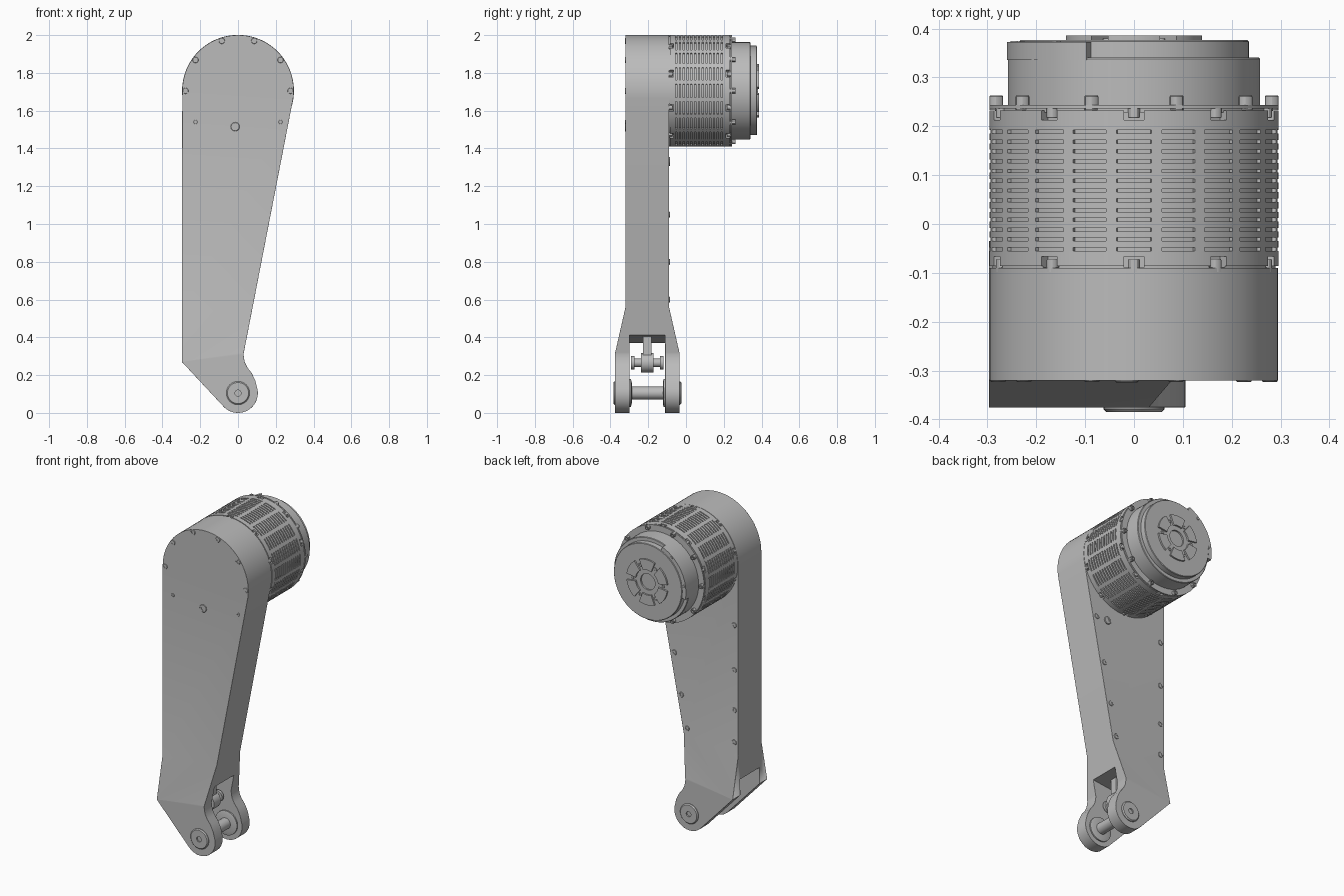
import bpy, bmesh
from math import sin, cos, pi, radians
from mathutils import Vector, Matrix

if "Cube" in bpy.data.objects:
    bpy.data.objects.remove(bpy.data.objects["Cube"])

GREY = (0.5, 0.5, 0.5, 1)
mat = bpy.data.materials.new("brushed_grey")
mat.use_nodes = True
mat.diffuse_color = GREY
mat.node_tree.nodes["Principled BSDF"].inputs["Base Color"].default_value = GREY

HUB_Z = 1.705      # motor axis height
PIN_Z = 0.105      # fork pin height
MID_Y = -0.205     # centre plane of the limb


def finish(name, bm):
    bmesh.ops.remove_doubles(bm, verts=bm.verts, dist=1e-5)
    bmesh.ops.recalc_face_normals(bm, faces=bm.faces)
    mesh = bpy.data.meshes.new(name)
    bm.to_mesh(mesh)
    bm.free()
    mesh.materials.append(mat)
    ob = bpy.data.objects.new(name, mesh)
    bpy.context.collection.objects.link(ob)
    shade(ob)
    return ob


def shade(ob):
    bpy.ops.object.select_all(action='DESELECT')
    ob.select_set(True)
    bpy.context.view_layer.objects.active = ob
    bpy.ops.object.shade_smooth_by_angle(angle=radians(30))


def add_lathe(bm, profile, x, z, steps):
    """Revolve (y, radius) pairs about an axis along y."""
    vs = [bm.verts.new((x + r, y, z)) for y, r in profile]
    es = [bm.edges.new(p) for p in zip(vs, vs[1:])]
    bmesh.ops.spin(bm, geom=vs + es, cent=(x, 0, z), axis=(0, 1, 0),
                   angle=2 * pi, steps=steps, use_duplicate=False)


def lathe(name, profile, x, z, steps=64):
    bm = bmesh.new()
    add_lathe(bm, profile, x, z, steps)
    return finish(name, bm)


def screws(name, spots, y, side, r, h):
    """Socket screws at (x, z) spots; side is the y direction they face."""
    bm = bmesh.new()
    top, low = y + side * h, y + side * h * 0.3
    for x, z in spots:
        add_lathe(bm, [(low, 0), (low, r * .5), (top, r * .5), (top, r * .9),
                       (top - side * .002, r), (y - side * .01, r),
                       (y - side * .01, 0)], x, z, 12)
    return finish(name, bm)


def add_prism(bm, pts, y0, y1):
    """Extrude an (x, z) outline along y."""
    face = bm.faces.new([bm.verts.new((x, y0, z)) for x, z in pts])
    new = bmesh.ops.extrude_face_region(bm, geom=[face])["geom"]
    bmesh.ops.translate(bm, vec=(0, y1 - y0, 0),
                        verts=[v for v in new if isinstance(v, bmesh.types.BMVert)])


def add_box(bm, centre, size, turn=0.0):
    """Box whose position is turned about the motor axis."""
    m = (Matrix.Translation((0, 0, HUB_Z)) @ Matrix.Rotation(turn, 4, 'Y')
         @ Matrix.Translation(centre) @ Matrix.Diagonal((*size, 1)))
    bmesh.ops.create_cube(bm, size=1, matrix=m)


def arc(cx, cz, r, a0, a1, n):
    angles = [radians(a0 + (a1 - a0) * i / n) for i in range(n + 1)]
    return [(cx + r * cos(a), cz + r * sin(a)) for a in angles]


def around(r, offset, count=10):
    return [(r * sin(a), HUB_Z + r * cos(a))
            for a in (radians(offset) + 2 * pi * i / count for i in range(count))]


def cut(ob, bm, name):
    cutter = finish(name, bm)
    cutter.hide_render = True
    mod = ob.modifiers.new("cut", 'BOOLEAN')
    mod.object, mod.operation, mod.solver = cutter, 'DIFFERENCE', 'EXACT'
    bpy.context.view_layer.objects.active = ob
    bpy.ops.object.modifier_apply(modifier=mod.name)
    bpy.data.objects.remove(cutter)


# Limb housing: one outline, widened below two slanted folds
outline = arc(0, HUB_Z, 0.295, -8, 180, 40)
outline += [(-0.297, 0.27)]
outline += arc(0, PIN_Z, 0.105, 226, 372, 24)
outline += [(0.092, 0.17), (0.073, 0.21), (0.05, 0.24), (0.035, 0.27), (0.029, 0.31)]
bm = bmesh.new()
add_prism(bm, outline, MID_Y - 0.115, MID_Y + 0.115)


def upper_fold(x): return 0.553 + 0.11 * x
def lower_fold(x): return 0.315 + 0.15 * x


for fold in (upper_fold, lower_fold):
    bmesh.ops.bisect_plane(bm, geom=bm.verts[:] + bm.edges[:] + bm.faces[:],
                           plane_co=(0, 0, fold(0)),
                           plane_no=(fold(0) - fold(1), 0, 1))
for v in bm.verts:
    hi, lo = upper_fold(v.co.x), lower_fold(v.co.x)
    t = min(1, max(0, (hi - v.co.z) / (hi - lo)))
    v.co.y += (0.055 if v.co.y > MID_Y else -0.055) * t
housing = finish("limb_housing", bm)

# Fork slot with a sloping roof
bm = bmesh.new()
add_prism(bm, [(-0.5, -0.1), (0.5, -0.1), (0.5, 0.46), (0.05, 0.412), (-0.5, 0.345)],
          MID_Y - 0.095, MID_Y + 0.095)
cut(housing, bm, "slot_cutter")
bev = housing.modifiers.new("edge_round", 'BEVEL')
bev.width, bev.segments, bev.limit_method = 0.005, 2, 'ANGLE'
bev.angle_limit = radians(40)
shade(housing)

# Fork pin with collars and outer caps
lathe("fork_pin", [(MID_Y - .12, 0), (MID_Y - .12, .034),
                   (MID_Y + .12, .034), (MID_Y + .12, 0)], 0, PIN_Z, 32)
for side, label in ((-1, "front"), (1, "back")):
    f = lambda d: MID_Y + side * d
    lathe(label + "_pin_collar", [(f(.082), 0), (f(.082), .055), (f(.087), .075),
                                  (f(.1), .075), (f(.1), 0)], 0, PIN_Z, 40)
    lathe(label + "_pin_cap", [(f(.172), 0), (f(.172), .016), (f(.18), .016),
                               (f(.18), .056), (f(.174), .062), (f(.16), .062),
                               (f(.16), 0)], 0, PIN_Z, 40)

# Push rod and its cross pin inside the fork
ROD_X, ROD_Z = -0.05, 0.265
lathe("rod_cross_pin", [(MID_Y - .085, 0), (MID_Y - .085, .036), (MID_Y - .068, .036),
                        (MID_Y - .068, .022), (MID_Y + .068, .022), (MID_Y + .068, .036),
                        (MID_Y + .085, .036), (MID_Y + .085, 0)], ROD_X, ROD_Z, 24)
lathe("rod_eye", [(MID_Y - .033, 0), (MID_Y - .033, .052), (MID_Y + .033, .052),
                  (MID_Y + .033, 0)], ROD_X, ROD_Z, 32)
bm = bmesh.new()
add_prism(bm, [(ROD_X - .03, ROD_Z), (ROD_X + .03, ROD_Z), (ROD_X + .03, .45),
               (ROD_X - .03, .45)], MID_Y - .022, MID_Y + .022)
finish("push_rod", bm)

# Motor shell with cooling fins
R = 0.296
shell = [(-0.1, 0), (-0.1, R - .006), (-0.086, R - .006), (-0.086, R), (-0.055, R)]
y = -0.055
while y < 0.19:
    shell += [(y, R - .008), (y + .007, R - .008), (y + .007, R), (y + .02, R)]
    y += 0.02
shell += [(0.232, R), (0.232, 0)]
motor = lathe("motor_shell", shell, 0, HUB_Z, 80)

# Screw pockets at both ends of the shell
bm = bmesh.new()
for i in range(10):
    for py in (-0.078, 0.224):
        add_box(bm, (0, py, R), (0.04, 0.022, 0.05), i * pi / 5)
cut(motor, bm, "pocket_cutter")
shade(motor)
screws("shell_front_screws", around(0.284, 0), -0.088, 1, 0.012, 0.016)
screws("shell_back_screws", around(0.284, 0), 0.233, -1, 0.012, 0.016)

# Plain strips that interrupt the fins
bm = bmesh.new()
for i in range(20):
    add_box(bm, (0, 0.07, R - .006), (0.022, 0.25, 0.012), (i + .5) * pi / 10)
finish("fin_strips", bm)

# Rear flange and stepped output drum
lathe("rear_drum", [(0.228, 0), (0.228, R - .012), (0.236, R - .012), (0.236, R),
                    (0.244, R), (0.244, .258), (0.338, .258), (0.341, .255),
                    (0.341, .235), (0.373, .235), (0.376, .232), (0.376, .05),
                    (0.366, .05), (0.366, 0)], 0, HUB_Z, 80)
screws("flange_screws", around(0.282, 18), 0.243, 1, 0.014, 0.02)


def sector(bm, r0, r1, a0, a1, y0, y1):
    add_prism(bm, arc(0, HUB_Z, r1, a0, a1, 14) + arc(0, HUB_Z, r0, a1, a0, 14), y0, y1)


# Stop block on the drum edge
bm = bmesh.new()
sector(bm, 0.2, 0.26, 112, 190, 0.336, 0.372)
finish("stop_block", bm)
screws("stop_screws", [(0.247 * cos(radians(a)), HUB_Z + 0.247 * sin(radians(a)))
                       for a in (130, 172)], 0.371, 1, 0.009, 0.003)

# Output hub: six raised pads with screws between
bm = bmesh.new()
for i in range(6):
    sector(bm, 0.078, 0.141, 60 * i + 8, 60 * i + 52, 0.37, 0.386)
finish("hub_pads", bm)
screws("hub_screws", around(0.105, 30, 6), 0.376, 1, 0.011, 0.004)

# Housing screws on the front and back faces
FRONT, BACK = MID_Y - 0.115, MID_Y + 0.115
screws("front_rim_screws", [p for p in around(0.278, 18) if p[1] > HUB_Z - .05],
       FRONT, -1, 0.016, 0.003)
screws("front_small_screws", [(-0.225, 1.54), (0.225, 1.54)], FRONT, -1, 0.011, 0.003)
screws("front_plug", [(-0.015, 1.515)], FRONT, -1, 0.024, 0.004)
heights = (1.33, 1.05, 0.8, 0.6)
screws("back_edge_screws", [(-0.27, z) for z in heights]
       + [(0.055 + 0.195 * (z - 0.6), z) for z in heights], BACK, 1, 0.016, 0.004)
screws("back_plug", [(0.12, 1.33)], BACK, 1, 0.024, 0.006)
